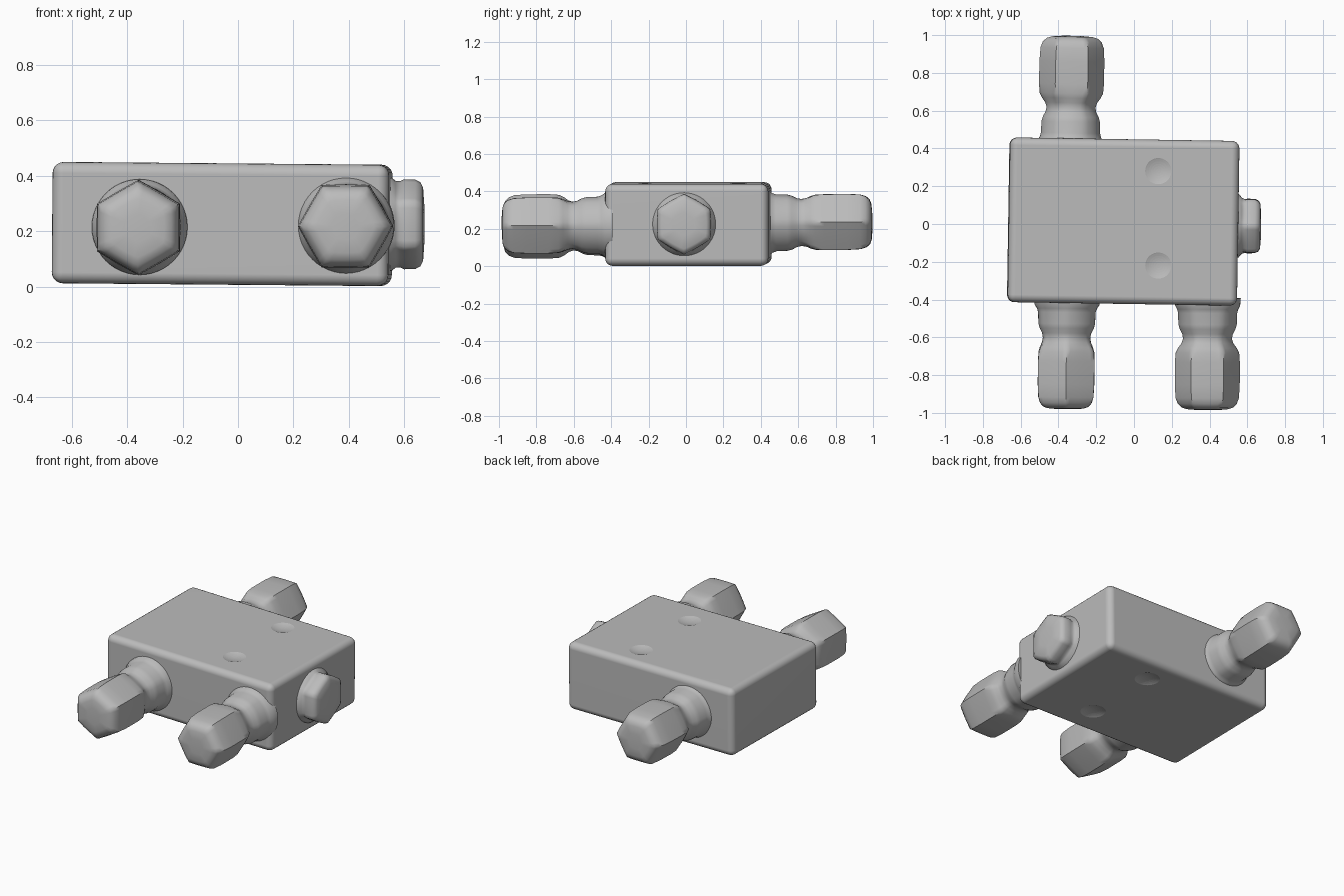
import bpy
import bmesh
from math import cos, sin, pi, radians
from mathutils import Matrix, Vector

cube = bpy.data.objects.get("Cube")
if cube:
    bpy.data.objects.remove(cube, do_unlink=True)

grey = bpy.data.materials.new("Plain grey")
grey.use_nodes = True
colour = (0.5, 0.5, 0.5, 1)
grey.diffuse_color = colour
grey.node_tree.nodes["Principled BSDF"].inputs["Base Color"].default_value = colour


def make_object(name, bm):
    bmesh.ops.recalc_face_normals(bm, faces=bm.faces)
    mesh = bpy.data.meshes.new(name)
    bm.to_mesh(mesh)
    bm.free()
    mesh.materials.append(grey)
    obj = bpy.data.objects.new(name, mesh)
    bpy.context.collection.objects.link(obj)
    return obj


def smooth(obj, angle):
    bpy.ops.object.select_all(action="DESELECT")
    obj.select_set(True)
    bpy.context.view_layer.objects.active = obj
    bpy.ops.object.shade_smooth_by_angle(angle=radians(angle))


def loft(name, profile, base, direction, twist=0, sides=48):
    """Rings of (distance, mean radius, hexness) along a direction."""
    bm = bmesh.new()
    rings = []
    for dist, radius, hexness in profile:
        ring = []
        for i in range(sides):
            a = 2 * pi * i / sides
            hexagon = 0.94 / cos(a % (pi / 3) - pi / 6)
            r = radius * (1 + hexness * (hexagon - 1))
            ring.append(bm.verts.new((r * cos(a + twist), r * sin(a + twist), dist)))
        rings.append(ring)
    for low, high in zip(rings, rings[1:]):
        for i in range(sides):
            j = (i + 1) % sides
            bm.faces.new((low[i], low[j], high[j], high[i]))
    bm.faces.new(rings[0])
    bm.faces.new(rings[-1])
    # Local x points up so that zero twist puts a hexagon corner on top
    axis = Vector(direction).normalized()
    side = axis.cross(Vector((0, 0, 1))).normalized()
    up = side.cross(axis)
    frame = Matrix((up, axis.cross(up), axis)).transposed().to_4x4()
    bm.transform(Matrix.Translation(base) @ frame)
    obj = make_object(name, bm)
    smooth(obj, 50)
    return obj


# Block with softened edges
bm = bmesh.new()
bmesh.ops.create_cube(bm, size=1)
bmesh.ops.scale(bm, vec=(1.215, 0.872, 0.438), verts=bm.verts)
bmesh.ops.bevel(bm, geom=bm.edges[:], offset=0.04, segments=5, profile=0.5,
                affect="EDGES", clamp_overlap=True)
bm.transform(Matrix.Translation((-0.057, 0.013, 0.226))
             @ Matrix.Rotation(radians(-0.9), 4, "Z")
             @ Matrix.Rotation(radians(0.5), 4, "Y"))
block = make_object("valve_block", bm)

# Shallow dimples on the top and underside
bm = bmesh.new()
for y in (-0.22, 0.28):
    for z in (0.446 + 0.185, 0.005 - 0.185):
        bmesh.ops.create_uvsphere(bm, u_segments=64, v_segments=48, radius=0.2,
                                  matrix=Matrix.Translation((0.13, y, z)))
cutter = make_object("dimple_cutter", bm)
cutter.hide_render = True
cutter.hide_set(True)
cut = block.modifiers.new("Dimples", "BOOLEAN")
cut.operation = "DIFFERENCE"
cut.object = cutter
smooth(block, 40)
normals = block.modifiers.new("Flat faces", "WEIGHTED_NORMAL")
normals.keep_sharp = True

# Port fittings: flared collar, narrow neck, rounded hexagonal cap
fitting = [(-0.04, 0.175, 0), (0.0, 0.172, 0), (0.02, 0.16, 0.1),
           (0.04, 0.154, 0.2), (0.10, 0.152, 0.2), (0.125, 0.145, 0.2),
           (0.15, 0.132, 0.2), (0.175, 0.127, 0.2), (0.2, 0.133, 0.4),
           (0.225, 0.147, 0.7), (0.25, 0.156, 0.9), (0.3, 0.159, 0.95),
           (0.42, 0.159, 0.95), (0.49, 0.155, 0.95), (0.52, 0.145, 0.9),
           (0.54, 0.127, 0.8), (0.549, 0.1, 0.7), (0.553, 0.05, 0.4)]
loft("front_right_fitting", fitting, (-0.355, -0.427, 0.215), (-0.012, -1, -0.005))
loft("front_left_fitting", fitting, (0.39, -0.432, 0.22), (-0.005, -1, -0.005), pi / 6)
loft("back_fitting", fitting, (-0.337, 0.443, 0.232), (0.02, 1, 0.012), pi / 6)

# Short side plug
plug = [(-0.03, 0.172, 0), (0.005, 0.168, 0), (0.02, 0.152, 0.3),
        (0.035, 0.148, 0.6), (0.05, 0.152, 0.8), (0.09, 0.151, 0.8),
        (0.108, 0.142, 0.8), (0.118, 0.125, 0.7), (0.123, 0.06, 0.4)]
loft("side_plug", plug, (0.55, -0.01, 0.225), (1, -0.01, 0))
